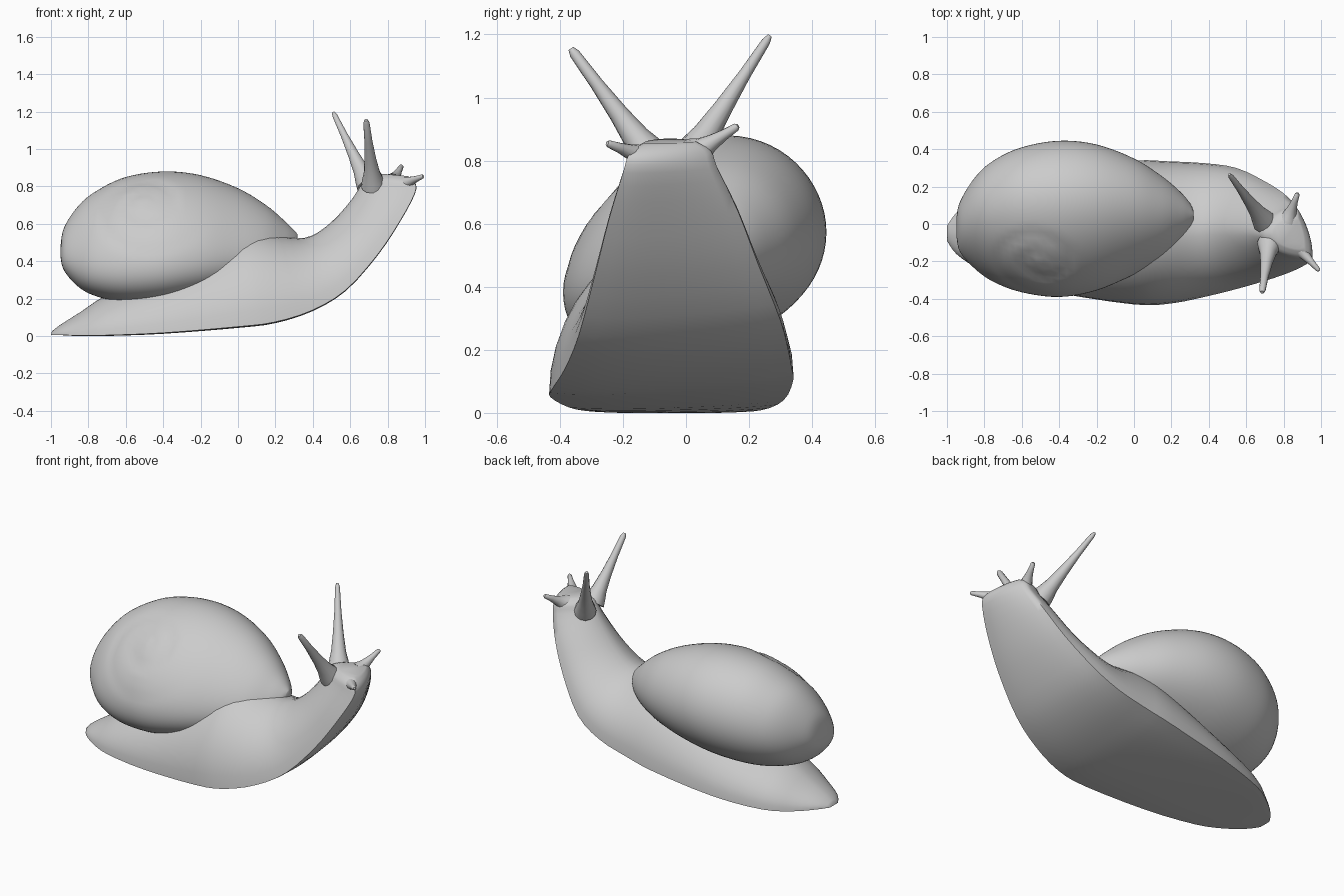
import bpy, bmesh, math
from mathutils import Vector

cube = bpy.data.objects.get("Cube")
if cube:
    bpy.data.objects.remove(cube)

grey = bpy.data.materials.new("plain_grey")
grey.use_nodes = True
colour = (0.6, 0.6, 0.6, 1)
grey.diffuse_color = colour
grey.node_tree.nodes["Principled BSDF"].inputs["Base Color"].default_value = colour


def resample(rows, steps):
    """Smooth a list of number rows with a Catmull-Rom spline."""
    out = []
    last = len(rows) - 1
    for i in range(last):
        quad = [rows[max(0, min(last, i + k))] for k in (-1, 0, 1, 2)]
        for s in range(steps):
            t = s / steps
            out.append([b + 0.5 * t * (c - a + t * (2 * a - 5 * b + 4 * c - d
                        + t * (3 * (b - c) + d - a))) for a, b, c, d in zip(*quad)])
    return out + [list(rows[-1])]


def loft(name, rings, angle=50):
    """Skin closed rings of points and cap both ends."""
    bm = bmesh.new()
    loops = [[bm.verts.new(p) for p in ring] for ring in rings]
    n = len(loops[0])
    for a, b in zip(loops, loops[1:]):
        for i in range(n):
            j = (i + 1) % n
            bm.faces.new((a[i], a[j], b[j], b[i]))
    bm.faces.new(loops[0][::-1])
    bm.faces.new(loops[-1])
    if bm.calc_volume(signed=True) < 0:
        bmesh.ops.reverse_faces(bm, faces=bm.faces)
    mesh = bpy.data.meshes.new(name)
    bm.to_mesh(mesh)
    bm.free()
    mesh.materials.append(grey)
    obj = bpy.data.objects.new(name, mesh)
    bpy.context.collection.objects.link(obj)
    bpy.ops.object.select_all(action='DESELECT')
    obj.select_set(True)
    bpy.context.view_layer.objects.active = obj
    bpy.ops.object.shade_smooth_by_angle(angle=math.radians(angle))


# Body: sole x, sole z, back x, back z, centre y, half width, setback of the left side
body_rows = [
    (-1.0, .005, -.995, .025, -.05, .04, 0),
    (-.95, .005, -.95, .06, -.05, .11, 0),
    (-.85, 0, -.84, .13, -.04, .19, 0),
    (-.7, 0, -.7, .22, -.03, .27, .02),
    (-.4, .01, -.4, .35, -.03, .34, .07),
    (0, .04, -.05, .53, -.045, .385, .11),
    (.2, .065, .1, .56, -.045, .38, .14),
    (.4, .13, .28, .525, -.03, .355, .15),
    (.58, .24, .39, .535, -.02, .32, .16),
    (.75, .43, .5, .61, -.03, .26, .2),
    (.87, .61, .6, .72, -.04, .205, .25),
    (.95, .76, .66, .81, -.05, .15, .29),
    (.95, .82, .69, .85, -.05, .13, .3),
    (.91, .855, .74, .87, -.05, .085, .2),
]
rim = 0.02
rings = []
for sx, sz, bx, bz, cy, hw, setback in resample(body_rows, 3):
    outline = []
    for k in range(21):  # domed back
        a = math.pi * k / 20
        c = math.cos(a)
        outline.append((math.copysign(abs(c) ** 1.15, c), rim + (1 - rim) * math.sin(a)))
    for k in range(1, 12):  # flat sole with rounded edges
        u = k / 6 - 1
        outline.append((u, rim * abs(u) ** 4))
    sole, back = Vector((sx, cy, sz)), Vector((bx, cy, bz))
    rings.append([sole.lerp(back, v + setback * ((u + 1) / 2) ** 2 * (1 - v))
                  + Vector((0, hw * u, 0)) for u, v in outline])
loft("body", rings, 70)

# Shell: x, top z, bottom z, left y, right y
shell_rows = [
    (-.95, .47, .43, .03, -.06),
    (-.93, .58, .35, .12, -.15),
    (-.85, .7, .26, .25, -.24),
    (-.75, .78, .21, .34, -.31),
    (-.6, .85, .18, .41, -.365),
    (-.4, .88, .185, .445, -.39),
    (-.2, .86, .22, .425, -.355),
    (0, .79, .27, .35, -.27),
    (.15, .7, .32, .255, -.19),
    (.25, .615, .38, .17, -.1),
    (.3, .565, .44, .11, -.03),
    (.318, .545, .49, .07, .02),
]
apex = Vector((-.5, -.23, .74))
axis = Vector((-.05, -.62, .78)).normalized()
side = axis.cross(Vector((1, 0, 0))).normalized()
up = axis.cross(side)


def carve_whorl(p):
    """Raise the spire and press a spiral seam around it."""
    d = p - apex
    if d.dot(axis) < -0.3:
        return p
    a, b = d.dot(side), d.dot(up)
    r = math.hypot(a, b)
    turn = (math.log(max(r, .01) / .07) / 0.95 - math.atan2(b, a) / math.tau) % 1
    seam = min(turn, 1 - turn) * r * 0.95
    fade = max(0, 1 - r / .36)
    lift = .022 * math.exp(-(r / .06) ** 2) - .02 * math.exp(-(seam / .025) ** 2) * fade
    return p + axis * lift


rings = []
for x, top, low, left, right in resample(shell_rows, 5):
    cy, ry, cz, rz = (left + right) / 2, (left - right) / 2, (top + low) / 2, (top - low) / 2
    ring = []
    for k in range(72):
        a = math.tau * k / 72
        lean = a + .28 - .17 * math.cos(a)  # leans over, fuller low on the right
        ring.append(carve_whorl(Vector((x, cy + ry * math.cos(a), cz + rz * math.sin(lean)))))
    rings.append(ring)
loft("shell", rings, 60)


def tentacle(name, base, tip, r_base, r_tip):
    """Tapering stalk with a flared root and a rounded tip."""
    base, tip = Vector(base), Vector(tip)
    d = tip - base
    turn = d.to_track_quat('Z', 'Y')
    shape = [(-.1, r_base * 1.5), (0, r_base * 1.3), (.12, r_base), (.35, r_base * .72),
             (.65, r_base * .3 + r_tip * .5), (.95, r_tip), (1, r_tip * .55)]
    rings = []
    for t, r in shape:
        rings.append([base + d * t + turn @ Vector((r * math.cos(math.tau * k / 12),
                      r * math.sin(math.tau * k / 12), 0)) for k in range(12)])
    loft(name, rings)


tentacle("left_eye_stalk", (.68, .035, .84), (.51, .265, 1.195), .043, .014)
tentacle("right_eye_stalk", (.72, -.13, .835), (.685, -.365, 1.155), .044, .017)
tentacle("left_feeler", (.83, .04, .83), (.875, .165, .91), .036, .013)
tentacle("right_feeler", (.88, -.13, .81), (.99, -.25, .855), .036, .012)
